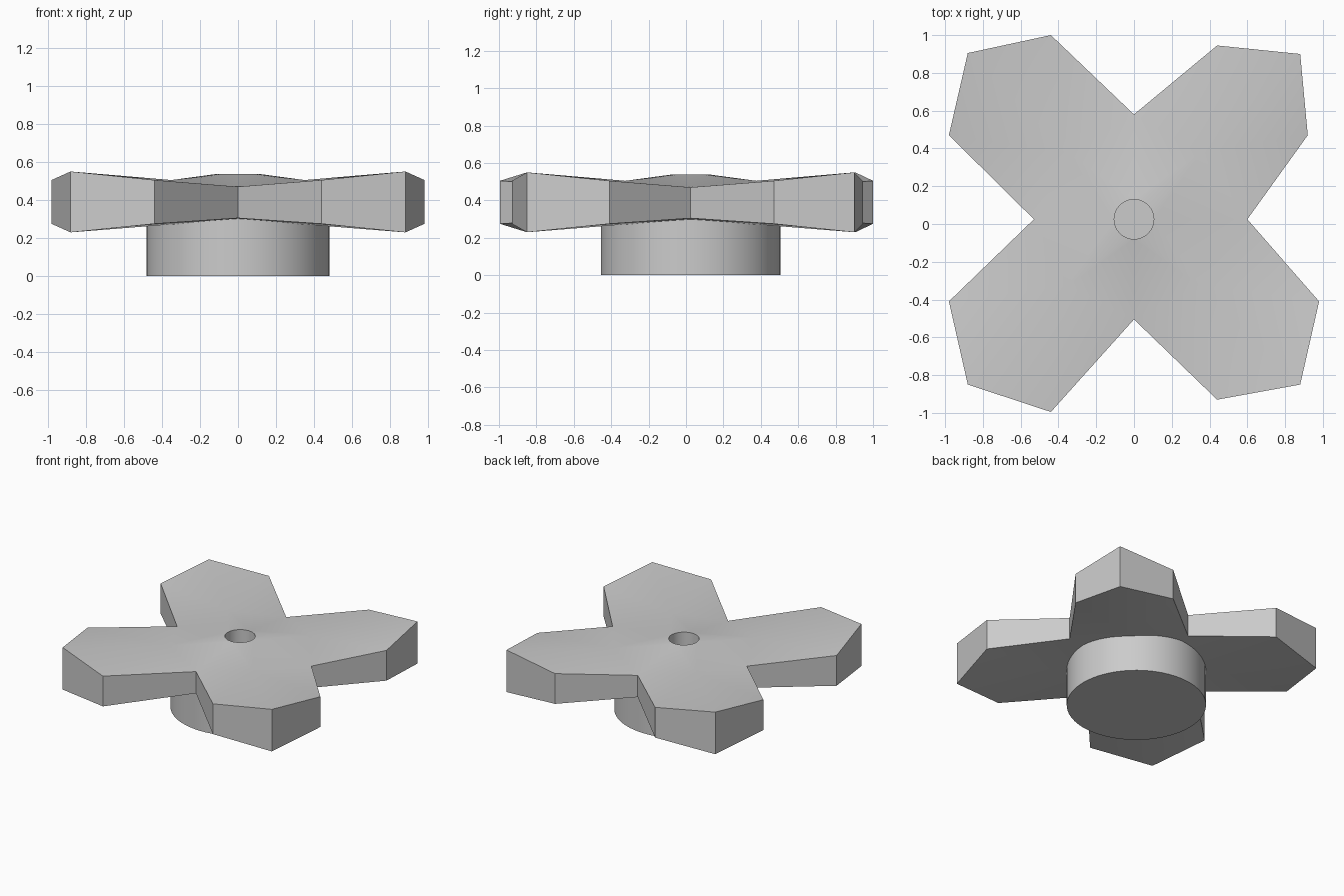
import bpy, bmesh, math

cube = bpy.data.objects.get("Cube")
if cube:
    bpy.data.objects.remove(cube, do_unlink=True)

CY = 0.025                       # y of the turning axis
SEG = 32                         # sides of the central bore
BORE_R, BORE_TOP, BASE_TOP = 0.105, 0.538, 0.34

grey = bpy.data.materials.new("plain grey")
grey.use_nodes = True
grey.diffuse_color = (0.6, 0.6, 0.6, 1)
grey.node_tree.nodes["Principled BSDF"].inputs["Base Color"].default_value = (0.6, 0.6, 0.6, 1)


def finish(bm, name, angle):
    bmesh.ops.recalc_face_normals(bm, faces=bm.faces)
    mesh = bpy.data.meshes.new(name)
    bm.to_mesh(mesh)
    bm.free()
    mesh.materials.append(grey)
    obj = bpy.data.objects.new(name, mesh)
    bpy.context.collection.objects.link(obj)
    bpy.ops.object.select_all(action='DESELECT')
    obj.select_set(True)
    bpy.context.view_layer.objects.active = obj
    bpy.ops.object.shade_smooth_by_angle(angle=math.radians(angle))


# Four-armed handle: each arm is notch, side corner, tip corner, side corner
outline = [(0.60, 0.025), (0.92, 0.47), (0.88, 0.90), (0.44, 0.945),
           (0, 0.58), (-0.44, 1), (-0.88, 0.905), (-0.98, 0.47),
           (-0.53, 0.025), (-0.98, -0.41), (-0.88, -0.85), (-0.44, -0.995),
           (0, -0.505), (0.44, -0.93), (0.88, -0.85), (0.98, -0.41)]
heights = [(0.305, 0.47), (0.275, 0.505), (0.23, 0.55), (0.275, 0.505)]

bm = bmesh.new()
rims = [[bm.verts.new((x, y, heights[i % 4][side])) for i, (x, y) in enumerate(outline)]
        for side in (0, 1)]
for i in range(16):
    j = (i + 1) % 16
    bm.faces.new((rims[0][i], rims[0][j], rims[1][j], rims[1][i]))


def bore_ring(z):
    return [bm.verts.new((BORE_R * math.cos(math.tau * k / SEG),
                          CY + BORE_R * math.sin(math.tau * k / SEG), z)) for k in range(SEG)]


# Arm surfaces fan from a point at each arm's root to the rim and the bore
bore_top = bore_ring(BORE_TOP)
bore_low = bore_ring(0.28)
for side, ring, root_z in ((0, bore_low, 0.272), (1, bore_top, 0.505)):
    rim = rims[side]
    for arm in range(4):
        a = math.radians(45 + 90 * arm)
        root = bm.verts.new((0.495 * math.cos(a), CY + 0.495 * math.sin(a), root_z))
        first, last = arm * 4, (arm * 4 + 4) % 16
        for i in range(first, first + 4):
            bm.faces.new((root, rim[i], rim[(i + 1) % 16]))
        k0, k1 = arm * SEG // 4, (arm + 1) * SEG // 4
        for k in range(k0, k1):
            bm.faces.new((root, ring[k], ring[(k + 1) % SEG]))
        bm.faces.new((root, rim[first], ring[k0]))
        bm.faces.new((root, rim[last], ring[k1 % SEG]))
for k in range(SEG):
    j = (k + 1) % SEG
    bm.faces.new((bore_top[k], bore_top[j], bore_low[j], bore_low[k]))
finish(bm, "cross_handle", 25)

# Round base, whose top closes the bore
bm = bmesh.new()
bmesh.ops.create_cone(bm, cap_ends=True, segments=64, radius1=0.48, radius2=0.48, depth=BASE_TOP)
bmesh.ops.translate(bm, verts=bm.verts, vec=(0, CY, BASE_TOP / 2))
finish(bm, "round_base", 30)
